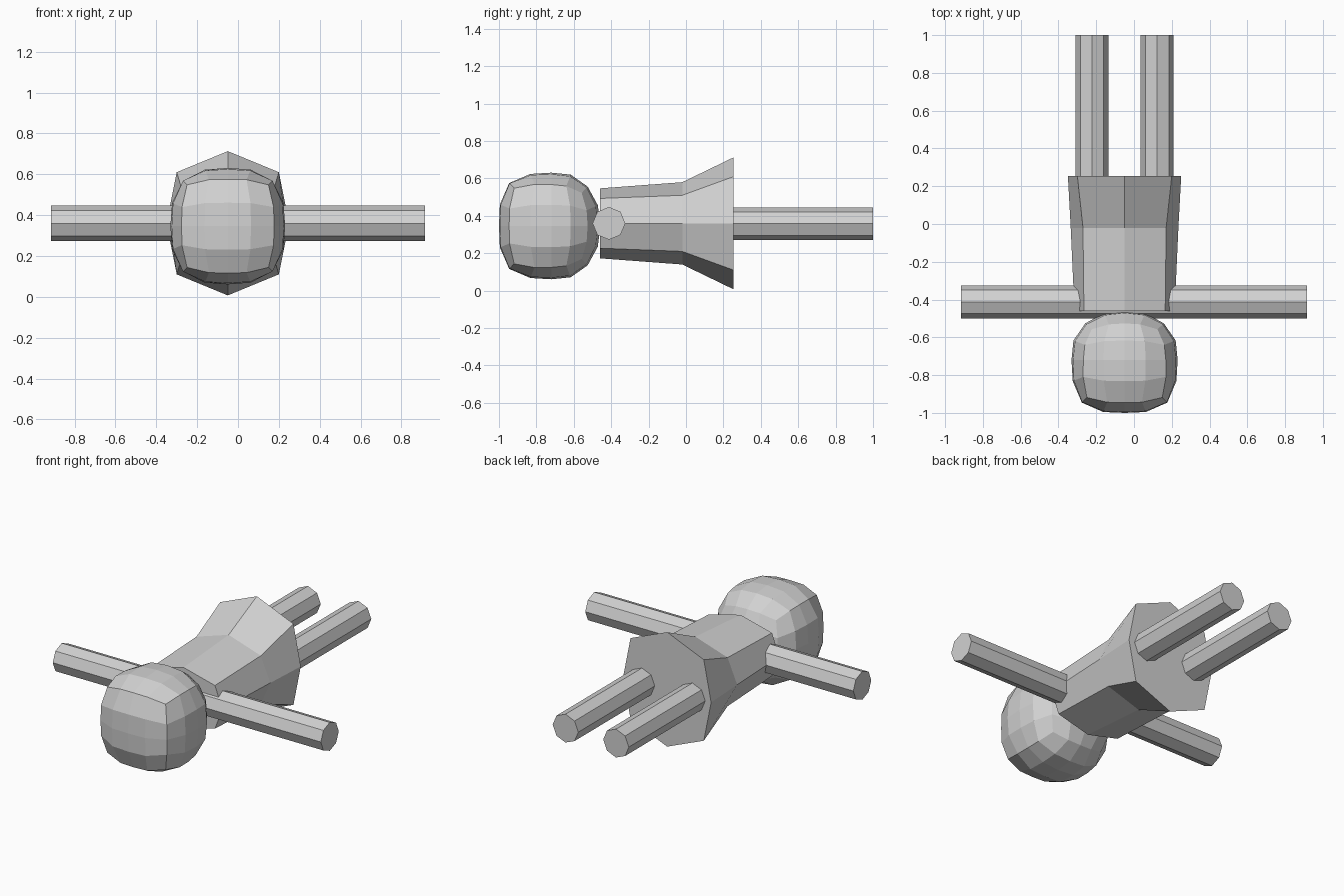
import bpy, bmesh, math
from mathutils import Vector

if "Cube" in bpy.data.objects:
    bpy.data.objects.remove(bpy.data.objects["Cube"])

grey = bpy.data.materials.new("plain grey")
grey.diffuse_color = (0.64, 0.64, 0.64, 1)
grey.use_nodes = True
grey.node_tree.nodes["Principled BSDF"].inputs["Base Color"].default_value = grey.diffuse_color
CX, CZ = -0.05, 0.36


def finish(name, bm):
    bmesh.ops.recalc_face_normals(bm, faces=bm.faces)
    me = bpy.data.meshes.new(name)
    bm.to_mesh(me)
    bm.free()
    me.materials.append(grey)
    ob = bpy.data.objects.new(name, me)
    bpy.context.collection.objects.link(ob)
    return ob


def loft(name, rings):
    """Skin a list of equal-length point rings and cap both ends."""
    bm = bmesh.new()
    loops = [[bm.verts.new(p) for p in ring] for ring in rings]
    n = len(loops[0])
    for a, b in zip(loops, loops[1:]):
        for i in range(n):
            j = (i + 1) % n
            bm.faces.new((a[i], a[j], b[j], b[i]))
    bm.faces.new(loops[0])
    bm.faces.new(loops[-1])
    return finish(name, bm)


# Eight-sided torso: y, side reach, corner x, corner z, peak height
def torso_ring(y, side, dx, dz, peak):
    pts = [(side, 0), (dx, dz), (0, peak), (-dx, dz),
           (-side, 0), (-dx, -dz), (0, -peak), (dx, -dz)]
    return [(CX + u, y, CZ + v) for u, v in pts]


loft("torso", [torso_ring(-0.46, 0.265, 0.215, 0.133, 0.187),
               torso_ring(-0.02, 0.285, 0.22, 0.15, 0.22),
               torso_ring(0.255, 0.30, 0.25, 0.25, 0.353)])

# Octagonal limbs
R = 0.0875
octagon = [(R * math.cos(i * math.pi / 4), R * math.sin(i * math.pi / 4)) for i in range(8)]
loft("arms", [[(x, -0.412 + u, CZ + v) for u, v in octagon] for x in (-0.915, 0.915)])
for name, x in (("left_leg", -0.2225), ("right_leg", 0.1225)):
    loft(name, [[(x + u, y, CZ - 0.002 + v) for u, v in octagon] for y in (0.2, 1.0)])

# Head: gridded cube swollen to a rounded block, boxier at the front
steps = (-1, -0.41, 0, 0.41, 1)
bm = bmesh.new()
for axis in range(3):
    for sign in (-1, 1):
        grid = []
        for a in steps:
            row = []
            for b in steps:
                d = [a, b]
                d.insert(axis, sign)
                p = 2.75 - 0.45 * d[1]
                d = Vector(d) / sum(abs(c) ** p for c in d) ** (1 / p)
                depth = 0.28 if d.y < 0 else 0.262
                row.append(bm.verts.new((CX + 0.281 * d.x, -0.72 + depth * d.y,
                                         0.346 + 0.285 * d.z)))
            grid.append(row)
        for i in range(4):
            for j in range(4):
                bm.faces.new((grid[i][j], grid[i + 1][j], grid[i + 1][j + 1], grid[i][j + 1]))
bmesh.ops.remove_doubles(bm, verts=bm.verts, dist=0.0005)
finish("head", bm)

# Tiny studs barely breaking the underside of the head
for name, x in (("left_stud", -0.11), ("right_stud", 0.01)):
    bm = bmesh.new()
    bmesh.ops.create_uvsphere(bm, u_segments=8, v_segments=6, radius=0.025)
    bmesh.ops.translate(bm, verts=bm.verts, vec=(x, -0.78, 0.094))
    finish(name, bm)
